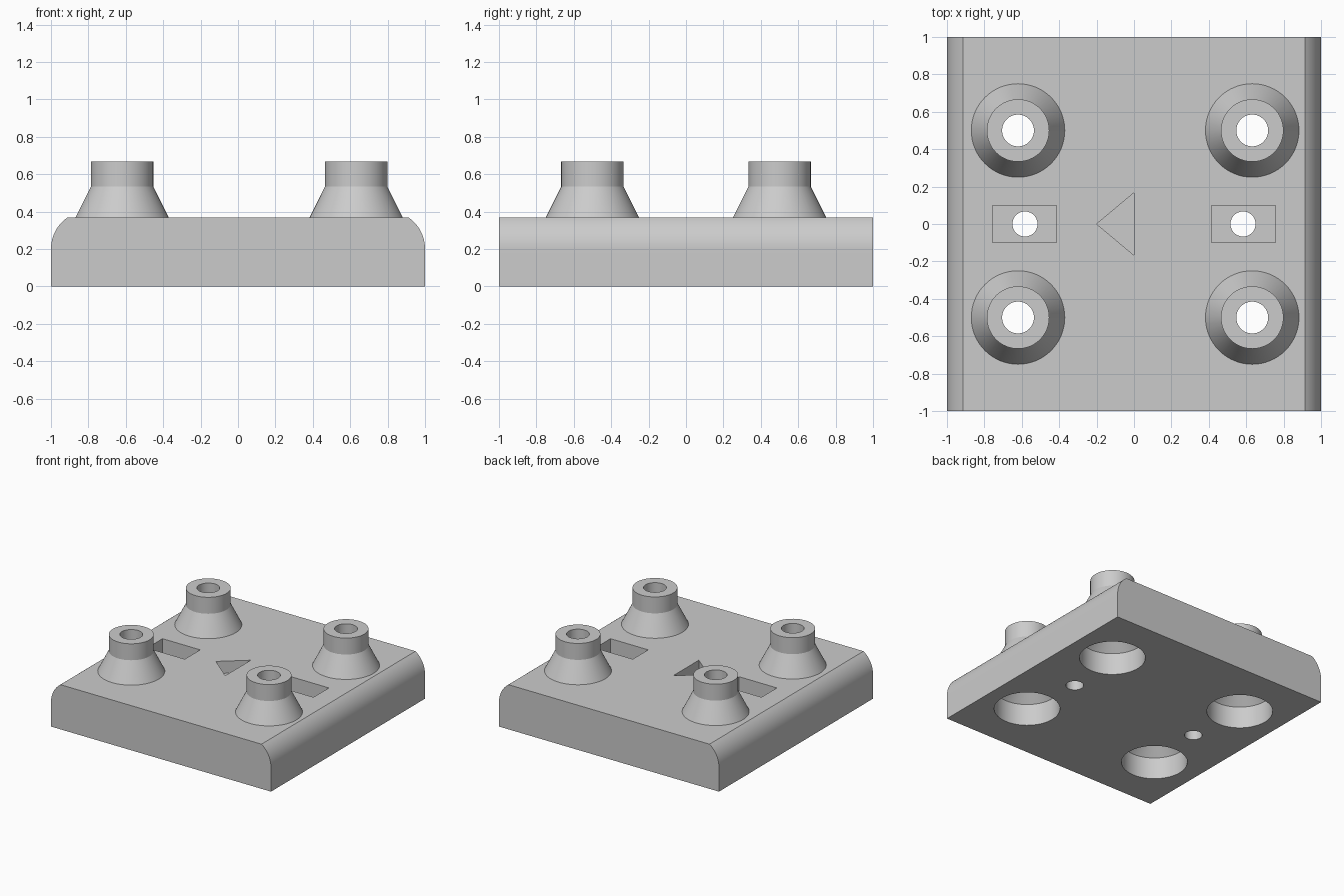
import bpy, bmesh, math

cube = bpy.data.objects.get("Cube")
if cube:
    bpy.data.objects.remove(cube, do_unlink=True)

# One plain grey material
grey = bpy.data.materials.new("light_grey")
grey.use_nodes = True
colour = (0.6, 0.6, 0.6, 1)
grey.diffuse_color = colour
grey.node_tree.nodes["Principled BSDF"].inputs["Base Color"].default_value = colour


def finish(name, bm):
    bmesh.ops.recalc_face_normals(bm, faces=bm.faces)
    mesh = bpy.data.meshes.new(name)
    bm.to_mesh(mesh)
    bm.free()
    mesh.materials.append(grey)
    obj = bpy.data.objects.new(name, mesh)
    bpy.context.collection.objects.link(obj)
    return obj


def prism(name, points, offset):
    """Extrude a closed 3D outline along an offset."""
    bm = bmesh.new()
    face = bm.faces.new([bm.verts.new(p) for p in points])
    ext = bmesh.ops.extrude_face_region(bm, geom=[face])
    verts = [v for v in ext["geom"] if isinstance(v, bmesh.types.BMVert)]
    bmesh.ops.translate(bm, verts=verts, vec=offset)
    if face.is_valid and len(face.link_loops if hasattr(face, "link_loops") else face.loops) and \
            not any(len(e.link_faces) == 2 for e in face.edges):
        bm.faces.new(face.verts)
    return finish(name, bm)


def lathe(name, profile, x, y, sides=64):
    """Solid of revolution from (radius, height) pairs, capped at both ends."""
    bm = bmesh.new()
    rings = []
    for r, z in profile:
        rings.append([bm.verts.new((x + r * math.cos(a), y + r * math.sin(a), z))
                      for a in (math.tau * i / sides for i in range(sides))])
    for low, high in zip(rings, rings[1:]):
        for i in range(sides):
            j = (i + 1) % sides
            bm.faces.new((low[i], low[j], high[j], high[i]))
    bm.faces.new(rings[0])
    bm.faces.new(rings[-1])
    return finish(name, bm)


def combine(target, tool, operation):
    """Apply a boolean and discard the helper."""
    tool.hide_render = True
    mod = target.modifiers.new(operation.lower(), "BOOLEAN")
    mod.operation = operation
    mod.solver = "EXACT"
    mod.object = tool
    bpy.context.view_layer.objects.active = target
    bpy.ops.object.modifier_apply(modifier=mod.name)
    bpy.data.objects.remove(tool, do_unlink=True)


TOP, SHOULDER, POST_TOP = 0.367, 0.2, 0.668

# Base plate: section with rounded upper sides
radius = 0.205
sweep = math.asin((TOP - SHOULDER) / radius)
right = [(1, 0)] + [(1 - radius + radius * math.cos(sweep * i / 12),
                     SHOULDER + radius * math.sin(sweep * i / 12)) for i in range(13)]
section = right + [(-x, z) for x, z in reversed(right)]
plate = prism("mounting_plate", [(x, -1, z) for x, z in section], (0, 2, 0))

# Four conical posts, then their stepped bores
centres = [(0.006 + 0.626 * sx, 0.5 * sy) for sx in (-1, 1) for sy in (-1, 1)]
for x, y in centres:
    combine(plate, lathe("post", [(0.3, TOP - 0.1), (0.167, 0.533), (0.167, POST_TOP)], x, y), "UNION")
for x, y in centres:
    bore = [(0.248, -0.1), (0.248, 0.18), (0.085, 0.343), (0.085, 0.8)]
    combine(plate, lathe("bore", bore, x, y), "DIFFERENCE")

# Rectangular nut pockets with through holes
for side in (-1, 1):
    x, floor = 0.585 * side, 0.167
    corners = [(x + 0.171 * a, 0.1 * b, floor) for a, b in ((-1, -1), (1, -1), (1, 1), (-1, 1))]
    combine(plate, prism("nut_pocket", corners, (0, 0, 0.4)), "DIFFERENCE")
    combine(plate, lathe("screw_hole", [(0.067, -0.1), (0.067, 0.3)], 0.583 * side, 0, 40), "DIFFERENCE")

# Triangular direction recess
arrow = [(-0.2, 0, TOP - 0.1), (0, -0.167, TOP - 0.1), (0, 0.167, TOP - 0.1)]
combine(plate, prism("arrow_recess", arrow, (0, 0, 0.3)), "DIFFERENCE")

bpy.ops.object.select_all(action="DESELECT")
plate.select_set(True)
bpy.context.view_layer.objects.active = plate
bpy.ops.object.shade_smooth_by_angle(angle=math.radians(20))
